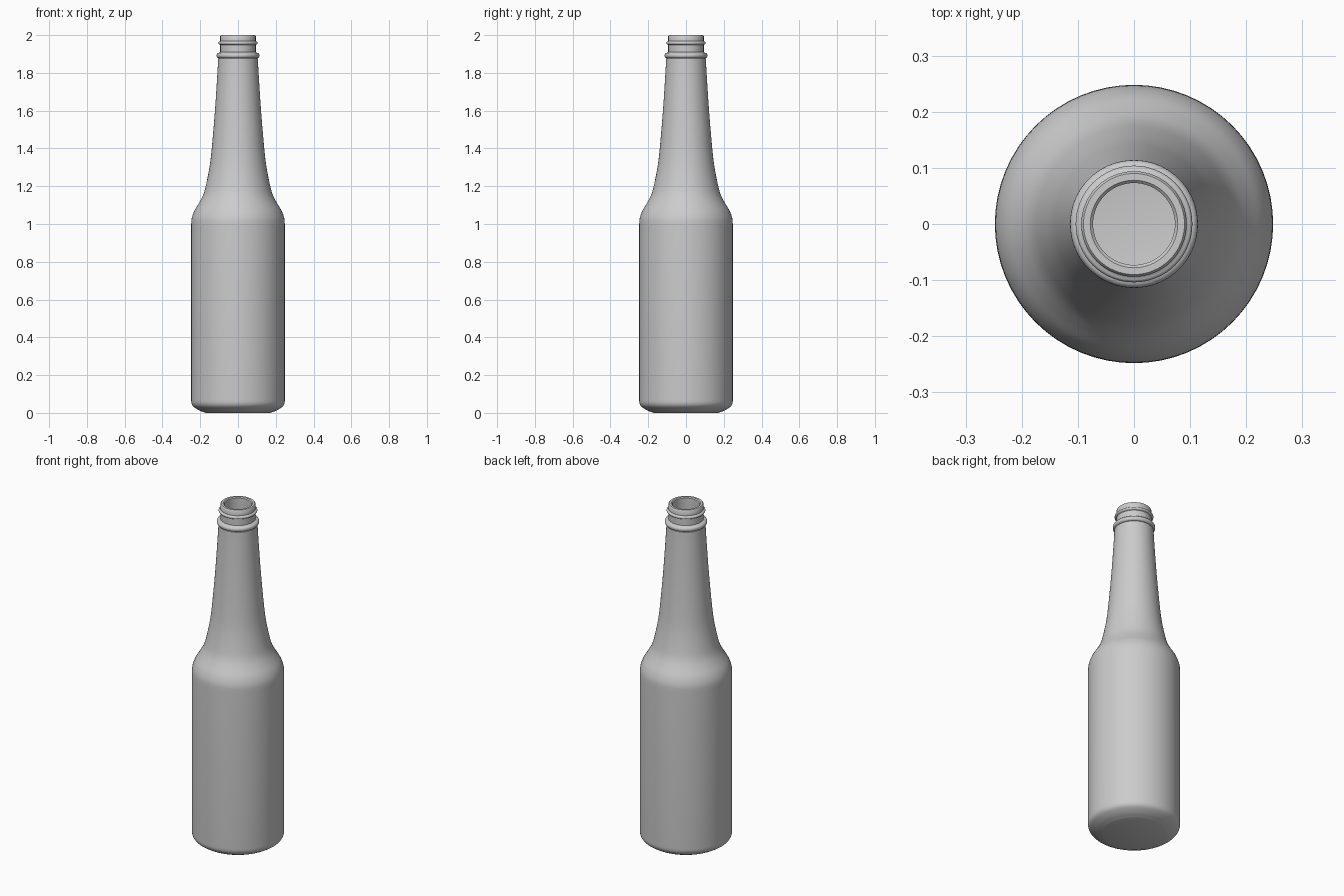
import bpy, bmesh, math

cube = bpy.data.objects.get("Cube")
if cube:
    bpy.data.objects.remove(cube)

glass = bpy.data.materials.new("grey glass")
glass.use_nodes = True
grey = (0.6, 0.6, 0.6, 1)
glass.diffuse_color = grey
glass.node_tree.nodes["Principled BSDF"].inputs["Base Color"].default_value = grey


def ring(z, base, bulge, half, steps=8):
    """Half-round bead running up the neck, as (radius, height) points."""
    angles = [math.pi * i / steps for i in range(steps + 1)]
    return [(base + bulge * math.sin(a), z - half * math.cos(a)) for a in angles]


def smooth_path(points, steps=4):
    """Catmull-Rom curve through (radius, height) points."""
    p = [points[0]] + points + [points[-1]]
    out = []
    for i in range(1, len(p) - 2):
        for s in range(steps):
            t = s / steps
            out.append(tuple(
                0.5 * (2 * b + (c - a) * t + (2 * a - 5 * b + 4 * c - d) * t ** 2
                       + (3 * b - a - 3 * c + d) * t ** 3)
                for a, b, c, d in zip(*p[i - 1:i + 3])))
    return out + [points[-1]]


def lathe(name, profile, sides=64):
    bm = bmesh.new()
    verts = [bm.verts.new((r, 0, z)) for r, z in profile]
    edges = [bm.edges.new(pair) for pair in zip(verts, verts[1:])]
    bmesh.ops.spin(bm, geom=verts + edges, axis=(0, 0, 1), cent=(0, 0, 0),
                   angle=math.tau, steps=sides, use_merge=True)
    bmesh.ops.remove_doubles(bm, verts=bm.verts, dist=0.0001)
    bmesh.ops.recalc_face_normals(bm, faces=bm.faces)
    mesh = bpy.data.meshes.new(name)
    bm.to_mesh(mesh)
    bm.free()
    mesh.materials.append(glass)
    obj = bpy.data.objects.new(name, mesh)
    bpy.context.collection.objects.link(obj)
    bpy.ops.object.select_all(action='DESELECT')
    obj.select_set(True)
    bpy.context.view_layer.objects.active = obj
    bpy.ops.object.shade_smooth_by_angle(angle=math.radians(40))
    return obj


# Outer wall: base, body, shoulder and tapering neck
base = [(0, 0), (0.17, 0)] + smooth_path(
    [(0.175, 0.002), (0.205, 0.013), (0.235, 0.032), (0.246, 0.05), (0.248, 0.07)])
shoulder = smooth_path(
    [(0.248, 0.99), (0.245, 1.03), (0.231, 1.07), (0.207, 1.11), (0.186, 1.15),
     (0.171, 1.2), (0.151, 1.3), (0.139, 1.4), (0.122, 1.6), (0.109, 1.8), (0.105, 1.875)])

# Mouth: carrying ring, thread bead and rounded lip
finish = (ring(1.892, 0.102, 0.012, 0.014) + [(0.094, 1.91), (0.094, 1.948)]
          + ring(1.958, 0.096, 0.008, 0.008) + [(0.094, 1.968), (0.094, 1.995), (0.09, 2.0)])

# Inner wall, down to a slightly domed floor
inside = [(0.078, 2.0), (0.073, 1.995), (0.073, 1.9)] + smooth_path(
    [(0.084, 1.8), (0.098, 1.6), (0.115, 1.4), (0.127, 1.3), (0.147, 1.2),
     (0.183, 1.11), (0.21, 1.07), (0.223, 1.0)])
floor = [(0.223, 0.07), (0.212, 0.045), (0.17, 0.026), (0, 0.03)]

lathe("bottle", base + shoulder + finish + inside + floor)
